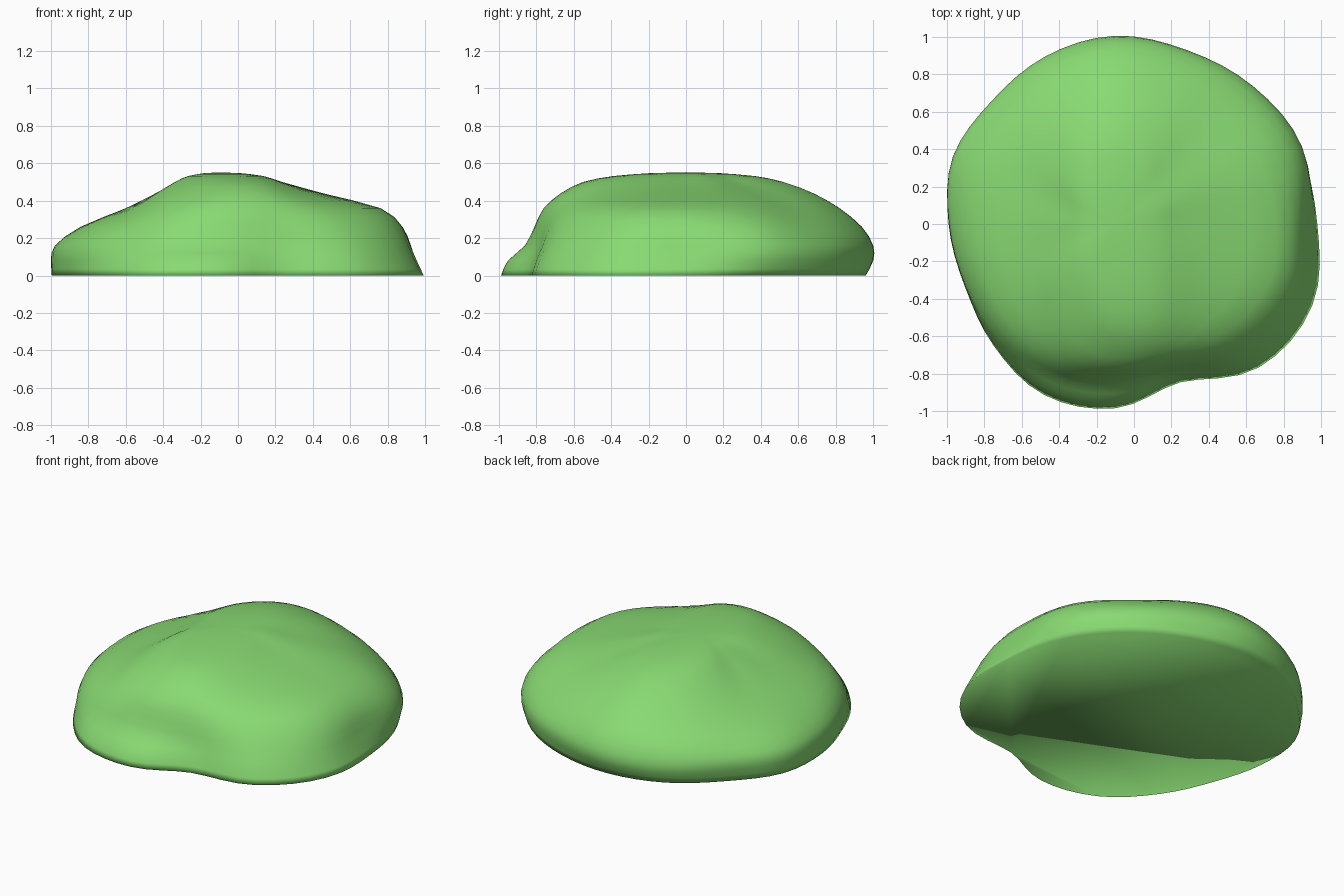
import bpy, bmesh, math

if "Cube" in bpy.data.objects:
    bpy.data.objects.remove(bpy.data.objects["Cube"])

# Contour map of the mound: radii about CENTRE every 22.5 degrees from +x, one row per height
CENTRE = (-0.1, 0.0)
CONTOURS = {
    0.00: (1.08, 1.06, 1.02, .98, .96, .94, .91, .93, .89, .87, .92, .99, .985, .915, 1.085, 1.14),
    0.08: (1.05, 1.08, 1.04, 1.0, 1.0, .97, .93, .94, .89, .87, .90, .95, .95, .885, 1.05, 1.10),
    0.16: (1.02, 1.07, 1.03, 1.0, 1.0, .96, .92, .92, .87, .85, .87, .88, .86, .85, 1.00, 1.06),
    0.26: (.98, 1.00, .94, .93, .94, .89, .82, .78, .74, .75, .78, .82, .81, .82, .93, 1.00),
    0.36: (.86, .84, .78, .80, .82, .74, .63, .53, .50, .52, .60, .72, .76, .77, .82, .88),
    0.44: (.55, .58, .58, .65, .68, .59, .46, .36, .34, .36, .46, .58, .66, .68, .62, .57),
    0.50: (.33, .36, .38, .48, .52, .44, .33, .25, .23, .25, .33, .43, .54, .55, .44, .36),
}
SUB = 4      # points between angular samples
LIFT = 2     # rings between contours


def catmull(a, b, c, d, t):
    return b + 0.5 * t * (c - a + t * (2*a - 5*b + 4*c - d + t * (3*(b - c) + d - a)))


def refine_loop(row):
    n = len(row)
    return [catmull(row[i-1], row[i], row[(i+1) % n], row[(i+2) % n], s / SUB)
            for i in range(n) for s in range(SUB)]


# Base contours plus the gently rounded crown
levels = [(z, refine_loop(row)) for z, row in CONTOURS.items()]
last = levels[-1][1]
levels += [(0.532, [r * 0.7 for r in last]), (0.547, [r * 0.35 for r in last])]

# Smooth extra rings between contours
rings = []
for i in range(len(levels) - 1):
    q = [levels[max(0, min(len(levels) - 1, i + k))] for k in (-1, 0, 1, 2)]
    for s in range(LIFT):
        t = s / LIFT
        z = catmull(*(l[0] for l in q), t)
        rings.append((z, [catmull(*v, t) for v in zip(*(l[1] for l in q))]))
rings.append(levels[-1])

# Loft the rings into a closed mound
bm = bmesh.new()
loops = []
for z, row in rings:
    n = len(row)
    loops.append([bm.verts.new((CENTRE[0] + r * math.cos(math.tau * i / n),
                                CENTRE[1] + r * math.sin(math.tau * i / n), z))
                  for i, r in enumerate(row)])
for low, high in zip(loops, loops[1:]):
    for i in range(n):
        j = (i + 1) % n
        bm.faces.new((low[i], low[j], high[j], high[i]))
top = bm.verts.new((*CENTRE, 0.552))
for i in range(n):
    bm.faces.new((loops[-1][i], loops[-1][(i + 1) % n], top))
bm.faces.new(loops[0][::-1])   # flat underside
for f in bm.faces:
    f.smooth = True

mesh = bpy.data.meshes.new("mound")
bm.to_mesh(mesh)
bm.free()
mound = bpy.data.objects.new("mound", mesh)
bpy.context.collection.objects.link(mound)

# Leaf green colour
green = bpy.data.materials.new("green")
green.diffuse_color = (0.25, 0.70, 0.17, 1)
green.use_nodes = True
green.node_tree.nodes["Principled BSDF"].inputs["Base Color"].default_value = green.diffuse_color
mesh.materials.append(green)
